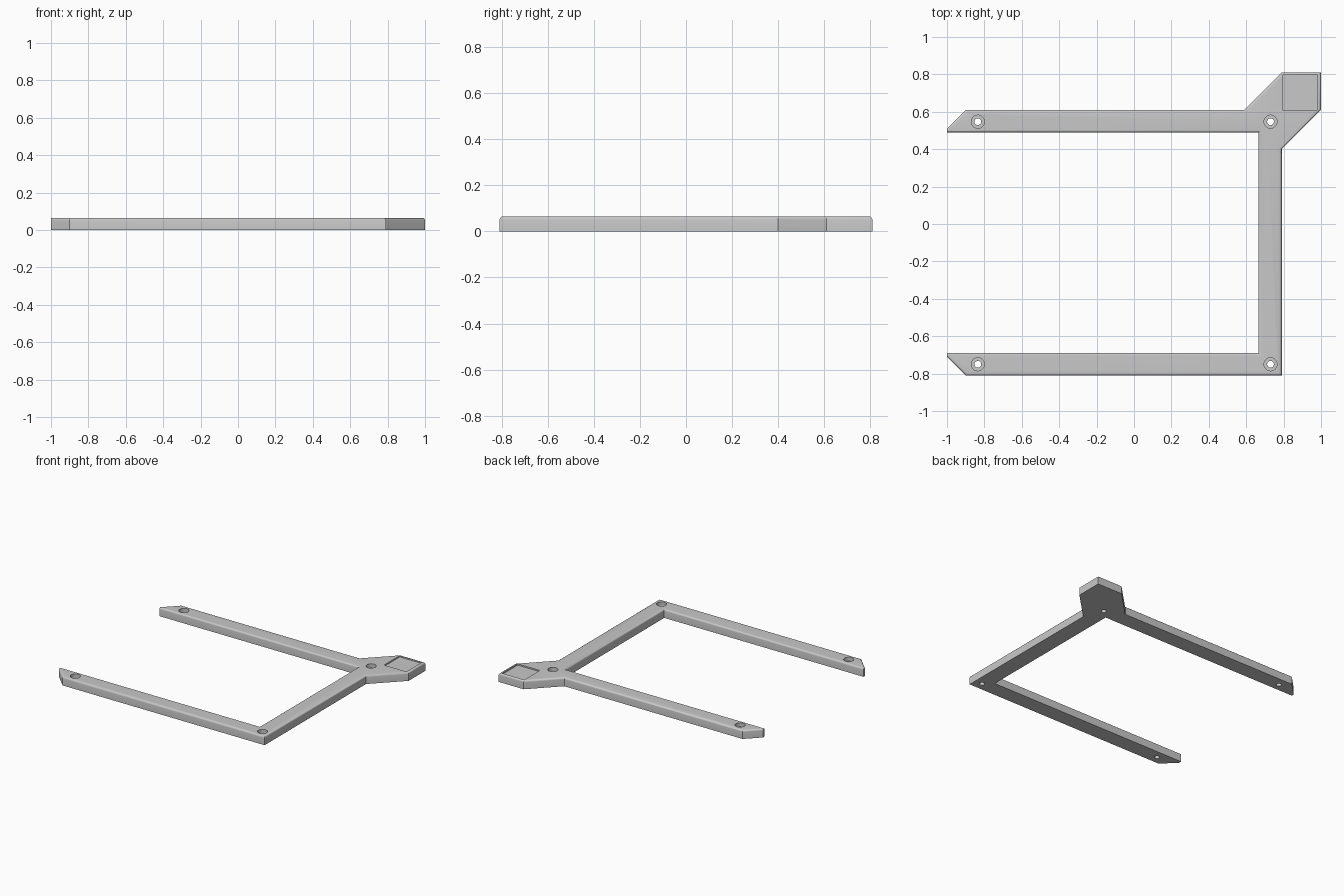
import bpy
import bmesh
from mathutils import Matrix

if "Cube" in bpy.data.objects:
    bpy.data.objects.remove(bpy.data.objects["Cube"], do_unlink=True)

HEIGHT = 0.065
grey = bpy.data.materials.new("light grey")
grey.use_nodes = True
colour = (0.58, 0.58, 0.58, 1)
grey.diffuse_color = colour
grey.node_tree.nodes["Principled BSDF"].inputs["Base Color"].default_value = colour


def add_object(name, bm):
    mesh = bpy.data.meshes.new(name)
    bm.to_mesh(mesh)
    bm.free()
    mesh.materials.append(grey)
    obj = bpy.data.objects.new(name, mesh)
    bpy.context.collection.objects.link(obj)
    return obj


# Bracket outline: two pointed arms, an upright joining them and a corner tab
outline = [(-0.9, -0.81), (0.79, -0.81), (0.79, 0.4), (1, 0.61), (1, 0.81),
           (0.79, 0.81), (0.59, 0.61), (-0.9, 0.61), (-1.02, 0.49),
           (0.665, 0.49), (0.665, -0.69), (-1.02, -0.69)]
bm = bmesh.new()
base = bm.faces.new([bm.verts.new((x, y, 0)) for x, y in outline])
top = bmesh.ops.extrude_face_region(bm, geom=[base])["geom"]
bmesh.ops.translate(bm, verts=[v for v in top if isinstance(v, bmesh.types.BMVert)],
                    vec=(0, 0, HEIGHT))
bmesh.ops.recalc_face_normals(bm, faces=bm.faces)

# Round the top rim
rim = [e for e in bm.edges if all(v.co.z > 0.01 for v in e.verts)]
bmesh.ops.bevel(bm, geom=rim, offset=0.013, offset_type='OFFSET', segments=4,
                profile=0.5, affect='EDGES', clamp_overlap=False)

# Trim the arm points to blunt tips
cut_plane = bmesh.ops.bisect_plane(bm, geom=bm.verts[:] + bm.edges[:] + bm.faces[:],
                                   plane_co=(-1, 0, 0), plane_no=(-1, 0, 0),
                                   clear_outer=True)["geom_cut"]
bmesh.ops.holes_fill(bm, edges=[e for e in cut_plane if isinstance(e, bmesh.types.BMEdge)])
bmesh.ops.recalc_face_normals(bm, faces=bm.faces)
bracket = add_object("corner_bracket", bm)


def cut(name, bm):
    cutter = add_object(name, bm)
    mod = bracket.modifiers.new(name, 'BOOLEAN')
    mod.object = cutter
    mod.operation = 'DIFFERENCE'
    mod.solver = 'EXACT'
    bpy.context.view_layer.objects.active = bracket
    bpy.ops.object.modifier_apply(modifier=name)
    bpy.data.objects.remove(cutter, do_unlink=True)


# Stepped screw holes
for x in (-0.835, 0.73):
    for y in (-0.75, 0.547):
        for name, radius, low in (("screw_hole", 0.018, -0.05),
                                  ("screw_counterbore", 0.035, 0.035)):
            bm = bmesh.new()
            bmesh.ops.create_cone(bm, cap_ends=True, segments=32, radius1=radius,
                                  radius2=radius, depth=0.12 - low,
                                  matrix=Matrix.Translation((x, y, (0.12 + low) / 2)))
            cut(name, bm)

# Shallow square recess in the corner tab
bm = bmesh.new()
bmesh.ops.create_cube(bm, size=1, matrix=Matrix.Translation((0.888, 0.703, 0.105))
                      @ Matrix.Diagonal((0.186, 0.186, 0.1, 1)))
cut("tab_recess", bm)

bpy.ops.object.select_all(action='DESELECT')
bracket.select_set(True)
bpy.context.view_layer.objects.active = bracket
bpy.ops.object.shade_smooth_by_angle(angle=0.6)
